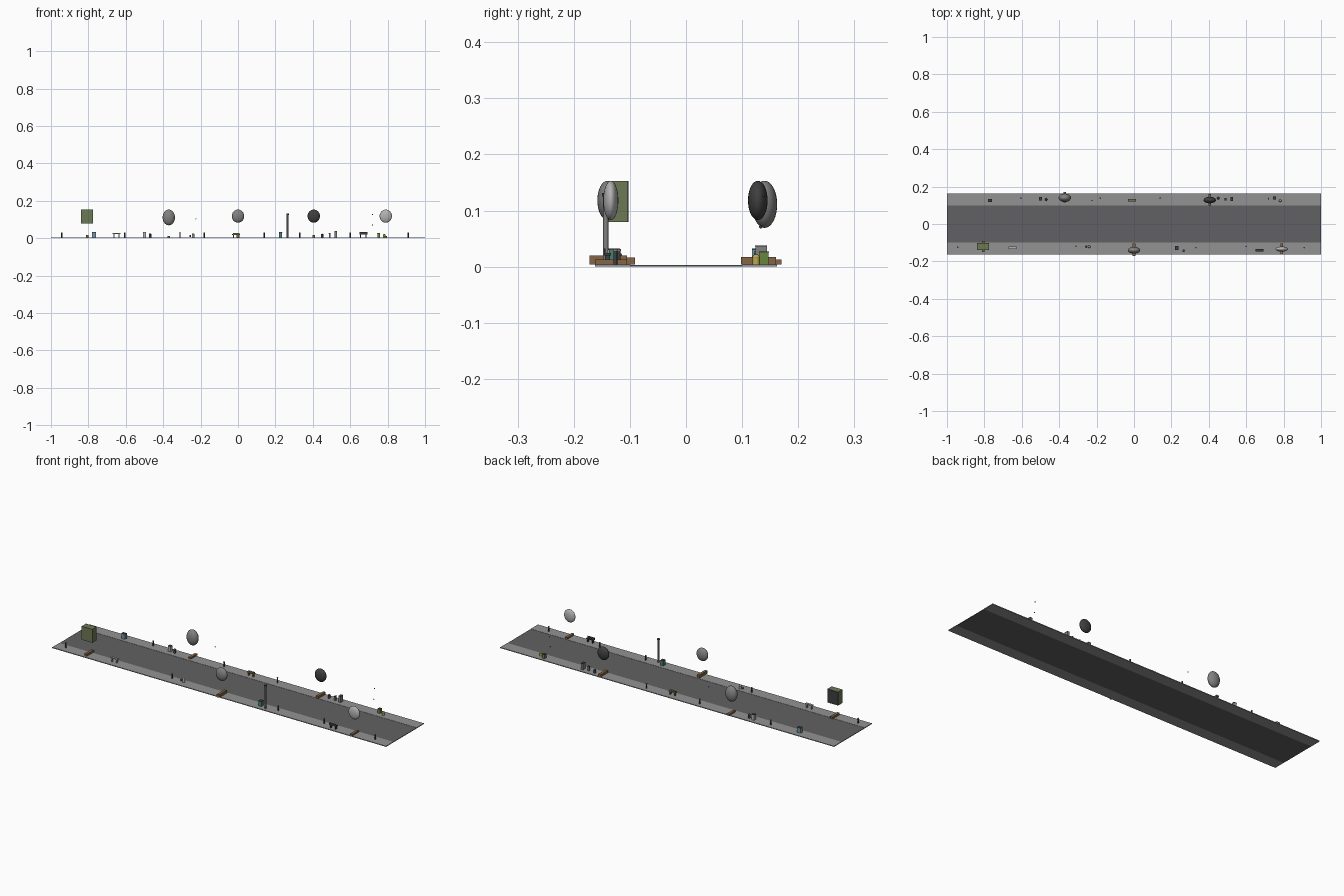
import bpy
from math import radians

mats = {}


def paint(ob, name):
    if name is None:
        return
    if name not in mats:
        mats[name] = bpy.data.materials.new(name)
        mats[name].diffuse_color = (*COLOURS[name], 1)
    ob.data.materials.append(mats[name])


COLOURS = {
    "asphalt": (0.12, 0.12, 0.125), "paving": (0.29, 0.29, 0.29),
    "wood": (0.23, 0.13, 0.06), "olive": (0.15, 0.19, 0.09),
    "dark": (0.05, 0.05, 0.05), "mid": (0.22, 0.22, 0.22),
    "light": (0.45, 0.45, 0.45), "teal": (0.06, 0.22, 0.18),
    "blue": (0.16, 0.30, 0.40), "yellow": (0.5, 0.4, 0.08),
    "green": (0.14, 0.23, 0.05), "red": (0.4, 0.06, 0.05),
}


def box(name, c, s, col=None):
    bpy.ops.mesh.primitive_cube_add(size=1, location=c)
    ob = bpy.context.object
    ob.name = name
    ob.scale = s
    paint(ob, col)
    return ob


def cyl(name, x, y, z0, z1, r, col=None, n=12):
    bpy.ops.mesh.primitive_cylinder_add(vertices=n, radius=r, depth=z1 - z0,
                                        location=(x, y, (z0 + z1) / 2))
    ob = bpy.context.object
    ob.name = name
    bpy.ops.object.shade_smooth_by_angle(angle=radians(40))
    paint(ob, col)
    return ob


def ball(name, c, r, col=None, seg=24):
    bpy.ops.mesh.primitive_uv_sphere_add(segments=seg, ring_count=seg * 2 // 3, radius=1, location=c)
    ob = bpy.context.object
    ob.name = name
    ob.scale = r
    bpy.ops.object.shade_smooth()
    paint(ob, col)
    return ob


# Road with a pavement along each side
box("road", (0, 0, 0.0015), (2, 0.2, 0.003), "asphalt")
for s in (-1, 1):
    box("pavement", (0, s * 0.131, 0.002), (2, 0.062, 0.004), "paving")

# Floating oval masses: x, y, centre z, half depth, half height
for x, y, z, ry, rz, col in ((-0.37, 0.14, 0.111, 0.0225, 0.042, "mid"),
                             (0.0, -0.14, 0.118, 0.018, 0.035, "mid"),
                             (0.405, 0.128, 0.118, 0.0175, 0.035, "dark"),
                             (0.79, -0.134, 0.118, 0.0135, 0.035, "light")):
    ball("floating_oval", (x, y, z), (0.033, ry, rz), col)

# Floating crate with a darker back panel
box("floating_crate", (-0.807, -0.122, 0.116), (0.064, 0.034, 0.073), "olive")
box("crate_panel", (-0.807, -0.104, 0.116), (0.064, 0.003, 0.073), "dark")

# Wooden beams lying across the pavement under each floating mass
for x, y0, y1, h in ((-0.807, -0.15, -0.091, 0.016), (-0.37, 0.115, 0.17, 0.013),
                     (0.0, -0.172, -0.105, 0.02), (0.405, 0.098, 0.16, 0.017),
                     (0.79, -0.162, -0.105, 0.013)):
    box("wooden_beam", (x, (y0 + y1) / 2, (0.004 + h) / 2), (0.014, y1 - y0, h - 0.004), "wood")

# Tall lamp pole
cyl("lamp_pole", 0.265, -0.143, 0.004, 0.127, 0.0045, "mid")
cyl("lamp_cap", 0.265, -0.143, 0.125, 0.131, 0.007, "dark")

# Short bollards along both kerbs
for x, y in ((-0.943, -0.125), (-0.605, 0.138), (-0.31, -0.12), (-0.18, 0.138),
             (0.14, 0.138), (0.33, -0.126), (0.6, -0.12), (0.91, -0.126)):
    cyl("bollard", x, y, 0.004, 0.028, 0.0035, "dark")
    cyl("bollard_cap", x, y, 0.028, 0.031, 0.0042, "mid")

# Benches: x, y, seat height, colour
for x, y, h, col in ((-0.65, -0.127, 0.026, "light"), (-0.01, 0.127, 0.021, "wood"),
                     (0.67, -0.14, 0.022, "dark")):
    box("bench_seat", (x, y, h), (0.043, 0.012, 0.005), col)
    for s in (-1, 1):
        box("bench_leg", (x + s * 0.014, y, (0.004 + h) / 2), (0.005, 0.009, h - 0.004), col)
box("bench_back", (0.67, -0.145, 0.026), (0.043, 0.003, 0.012), "dark")
box("bench_cushion", (-0.01, 0.127, 0.025), (0.036, 0.01, 0.005), "olive")

# Bins, boxes and cabinets
for n, x, y, sx, sy, h, col in (("street_cabinet", -0.77, 0.126, 0.02, 0.016, 0.031, "blue"),
                                ("street_box", -0.50, 0.135, 0.015, 0.015, 0.033, "light"),
                                ("litter_bin", 0.228, -0.128, 0.016, 0.019, 0.031, "teal"),
                                ("crate_small", 0.49, 0.132, 0.009, 0.012, 0.026, "mid"),
                                ("post_box", 0.522, 0.134, 0.012, 0.02, 0.037, "mid"),
                                ("cabinet_dark", 0.752, 0.139, 0.014, 0.016, 0.026, "green")):
    box(n, (x, y, (0.004 + h) / 2), (sx, sy, h - 0.004), col)
    box(n + "_lid", (x, y, h), (sx * 1.12, sy * 1.08, 0.002), "dark")

# Low rounded pots and hydrants
for x, y, h, col in ((-0.47, 0.131, 0.026, "dark"), (-0.24, -0.121, 0.026, "light"),
                     (0.45, 0.137, 0.024, "dark"), (0.782, 0.125, 0.022, "yellow")):
    cyl("pot_body", x, y, 0.004, h - 0.005, 0.0065, col)
    ball("pot_dome", (x, y, h - 0.005), (0.007, 0.007, 0.005), col, 12)
ball("red_knob", (-0.255, -0.121, 0.012), (0.005, 0.005, 0.006), "red", 12)

# Tiny hovering specks
for x, y, z in ((0.72, 0.138, 0.127), (0.72, 0.133, 0.071), (-0.225, 0.126, 0.104)):
    ball("speck", (x, y, z), (0.003, 0.003, 0.003), "dark", 8)
